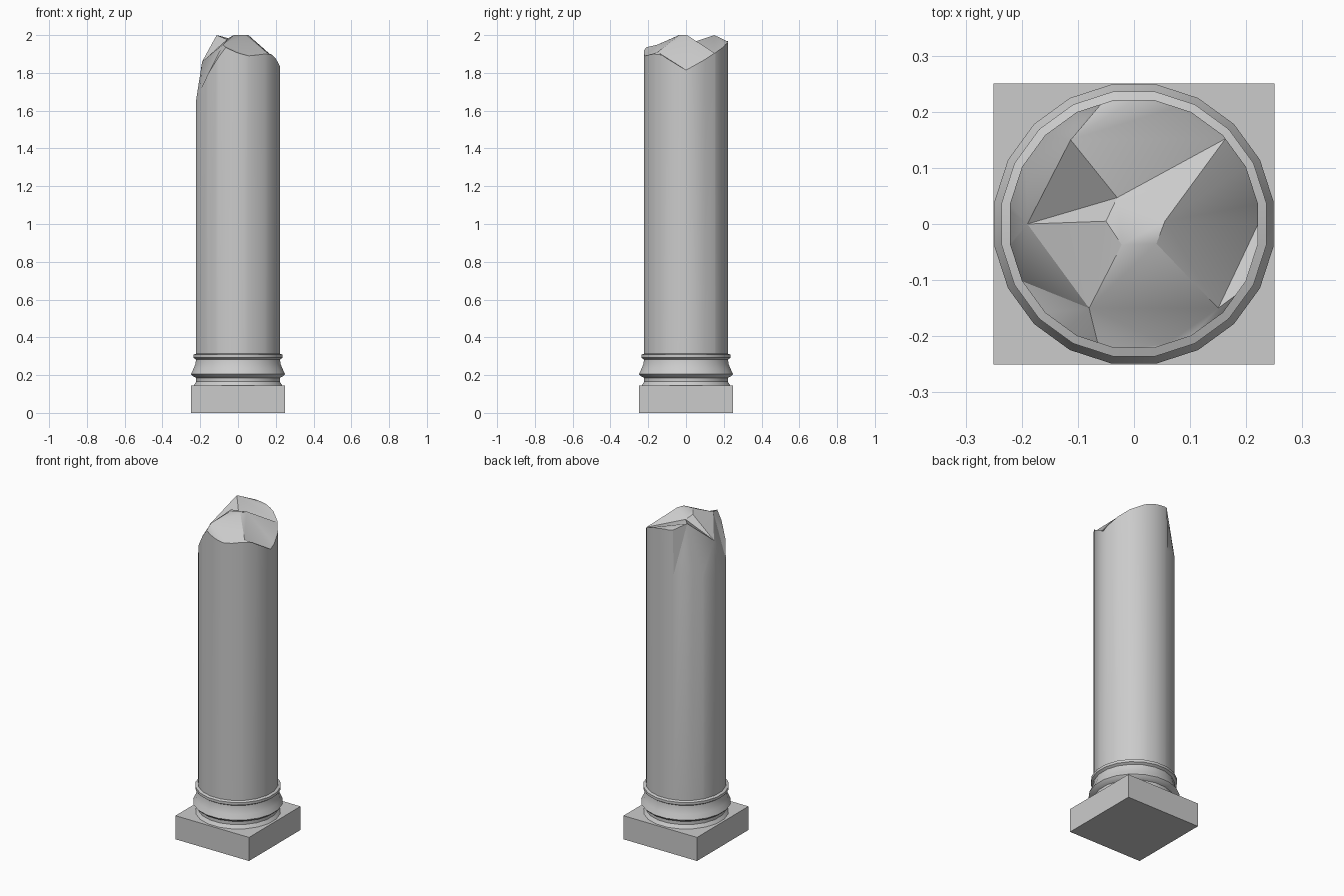
import bpy, bmesh
from math import radians, degrees, cos, sin, atan2
from mathutils import Vector
from mathutils.geometry import delaunay_2d_cdt

if "Cube" in bpy.data.objects:
    bpy.data.objects.remove(bpy.data.objects["Cube"])

SIDES, R = 20, 0.224
STEP = 360 / SIDES


def finish(bm, name):
    bmesh.ops.recalc_face_normals(bm, faces=bm.faces)
    me = bpy.data.meshes.new(name)
    bm.to_mesh(me)
    bm.free()
    ob = bpy.data.objects.new(name, me)
    bpy.context.collection.objects.link(ob)
    bpy.ops.object.select_all(action='DESELECT')
    ob.select_set(True)
    bpy.context.view_layer.objects.active = ob
    bpy.ops.object.shade_smooth_by_angle(angle=radians(25))
    return ob


# Square plinth
bm = bmesh.new()
bmesh.ops.create_cube(bm, size=1)
for v in bm.verts:
    v.co = (v.co.x * 0.5, v.co.y * 0.5, (v.co.z + 0.5) * 0.145)
finish(bm, "plinth")

# Turned base moulding: (radius, height)
profile = [(0.238, 0.145), (0.224, 0.165), (0.224, 0.185), (0.24, 0.193), (0.252, 0.206),
           (0.238, 0.235), (0.228, 0.26), (0.225, 0.283), (0.239, 0.292), (0.239, 0.308), (0.223, 0.314)]
bm = bmesh.new()
rings = []
for r, z in profile:
    rings.append([bm.verts.new((r * cos(radians(9 + STEP * i)), r * sin(radians(9 + STEP * i)), z))
                  for i in range(SIDES)])
for lo, hi in zip(rings, rings[1:]):
    for i in range(SIDES):
        j = (i + 1) % SIDES
        bm.faces.new((lo[i], lo[j], hi[j], hi[i]))
finish(bm, "base_moulding")

# Broken rim of the shaft: (angle, height)
breaks = [(0, 1.815), (43, 1.905), (70, 1.95), (90, 1.965), (105.5, 1.97), (107, 1.70), (126, 1.74),
          (150, 1.69), (174, 1.64), (190, 1.66), (207, 1.71), (221, 1.775), (238, 1.86), (253, 1.935),
          (270, 1.905), (285, 1.89), (310, 1.90), (325, 1.895), (345, 1.85), (360, 1.815)]


def rim_height(a):
    for (a0, z0), (a1, z1) in zip(breaks, breaks[1:]):
        if a0 <= a <= a1:
            return z0 + (z1 - z0) * (a - a0) / (a1 - a0)


angles = sorted({9 + STEP * i for i in range(SIDES)} | {a for a, _ in breaks[:-1]})
rim = []
for a in angles:
    off = radians((a % STEP) - 9 if a % STEP != 9 else 0)
    # stay on the flat between two corners, which lie at 9 degrees plus whole steps
    local = radians(((a + 9) % STEP) - 9)
    r = R * cos(radians(9)) / cos(local)
    rim.append(Vector((r * cos(radians(a)), r * sin(radians(a)), rim_height(a))))

# Facet peaks inside the break
peaks = {"A": (-0.03, 0.047, 1.965), "B": (0.055, 0.005, 2.0), "C": (0.04, -0.035, 2.0),
         "D": (-0.022, -0.037, 2.0), "E": (-0.05, 0.005, 1.985), "NW": (-0.113, 0.15, 2.0),
         "SE": (0.15, -0.15, 1.91), "SW": (-0.08, -0.15, 1.95), "W": (-0.19, 0.0, 1.86)}
n = len(rim)
key = {k: n + i for i, k in enumerate(peaks)}
key.update({a: i for i, a in enumerate(angles)})
pts = rim + [Vector(p) for p in peaks.values()]
creases = [("A", "B"), ("B", "C"), ("C", "D"), ("D", "E"), ("E", "A"), ("A", "NW"), ("A", "W"), ("E", "W"),
           ("NW", "W"), ("NW", 43), ("A", 43), ("B", 43), ("B", 0), ("B", "SE"), ("C", "SE"), ("C", "SW"),
           ("D", "SW"), ("E", "SW"), ("SW", "W"), ("SE", 0), ("SW", 253), ("NW", 105.5), ("NW", 126),
           ("W", 174), ("W", 207), ("SW", "SE")]
edges = [(i, (i + 1) % n) for i in range(n)] + [(key[a], key[b]) for a, b in creases]
vs, _, fs, orig, _, _ = delaunay_2d_cdt([p.to_2d() for p in pts], edges, [], 1, 1e-6)

# Shaft wall plus broken cap
bm = bmesh.new()
tops = [bm.verts.new(p) for p in pts]
feet = [bm.verts.new((p.x, p.y, 0.30)) for p in rim]
for i in range(n):
    j = (i + 1) % n
    bm.faces.new((feet[i], feet[j], tops[j], tops[i]))
lookup = {}
for i, o in enumerate(orig):
    if o:
        lookup[i] = tops[o[0]]
    else:
        # crossing point of two creases: height from the nearest peaks
        near = sorted(pts, key=lambda p: (p.to_2d() - vs[i]).length)[:3]
        lookup[i] = bm.verts.new((vs[i].x, vs[i].y, sum(p.z for p in near) / 3))
for f in fs:
    bm.faces.new([lookup[i] for i in f])
finish(bm, "broken_shaft")
